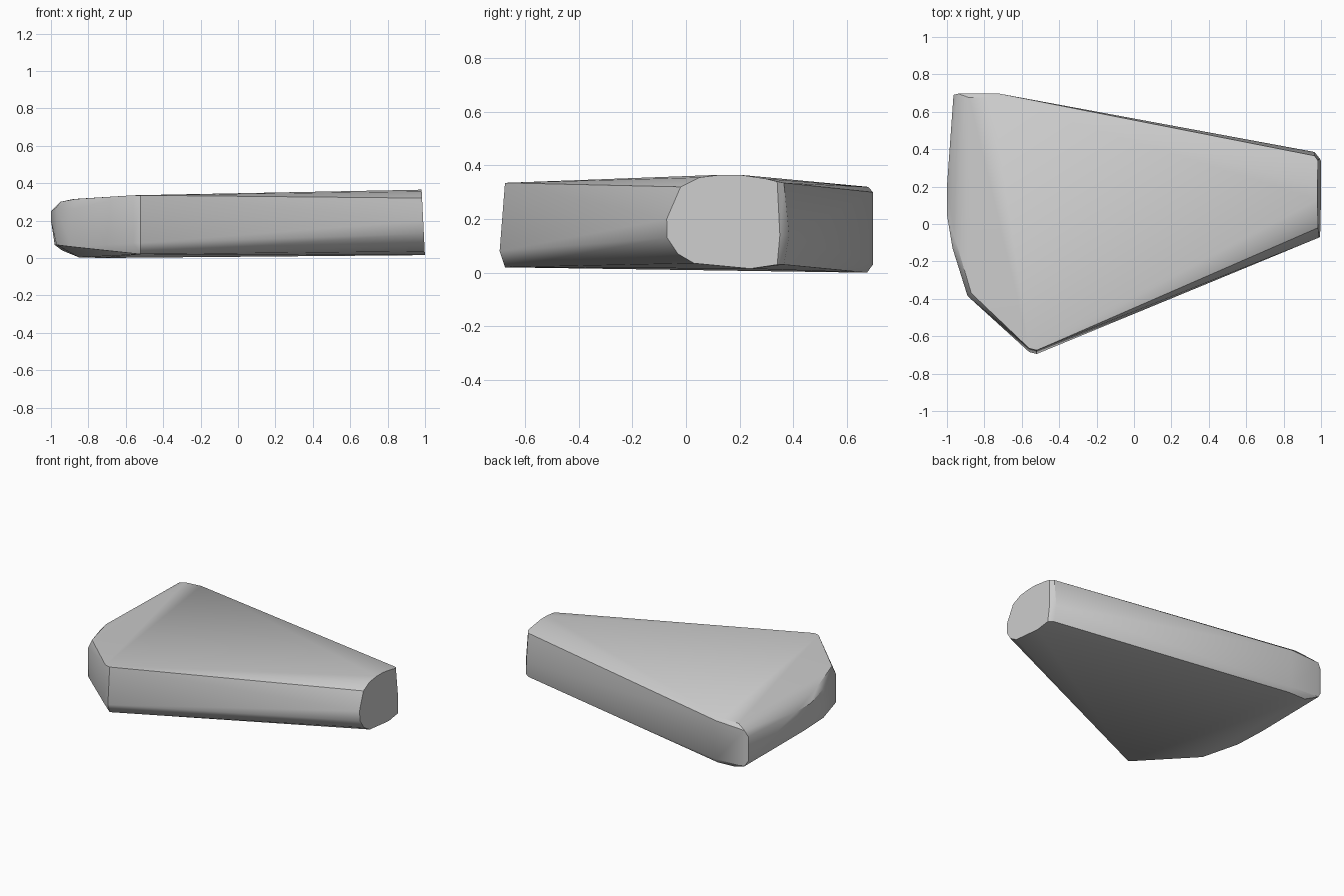
import bpy
import bmesh
import math

default_cube = bpy.data.objects.get("Cube")
if default_cube:
    bpy.data.objects.remove(default_cube, do_unlink=True)


def make_material(name, colour):
    material = bpy.data.materials.new(name)
    material.use_nodes = True
    material.diffuse_color = colour
    material.node_tree.nodes["Principled BSDF"].inputs["Base Color"].default_value = colour
    return material


def make_hull(name, points, material):
    """Wrap the section points in one closed convex skin."""
    bm = bmesh.new()
    for point in points:
        bm.verts.new(point)
    result = bmesh.ops.convex_hull(bm, input=bm.verts)
    loose = [g for g in result["geom_interior"] if isinstance(g, bmesh.types.BMVert)]
    bmesh.ops.delete(bm, geom=loose, context="VERTS")
    bmesh.ops.dissolve_limit(bm, angle_limit=math.radians(0.8),
                             verts=bm.verts, edges=bm.edges)
    bmesh.ops.recalc_face_normals(bm, faces=bm.faces)
    mesh = bpy.data.meshes.new(name)
    bm.to_mesh(mesh)
    bm.free()
    mesh.materials.append(material)
    obj = bpy.data.objects.new(name, mesh)
    bpy.context.collection.objects.link(obj)
    return obj


def column(x, y, *heights):
    return [(x, y, z) for z in heights]


# Narrow end: a rounded section that leans in slightly towards the top
end_section = [(-.07, .13), (-.072, .2), (-.02, .32), (.05, .355), (.13, .365),
               (.2, .365), (.3, .35), (.34, .34), (.35, .14), (.34, .03),
               (.24, .015), (.03, .035), (-.03, .07)]
points = [(1 - .05 * z, y, z) for y, z in end_section]
points += column(.965, .385, .14) + column(.965, .365, .335, .03)

# Front corner: a nearly upright blunt edge
points += column(-.52, -.695, .08) + column(-.52, -.675, .02, .335)
points += column(-.56, -.685, .08) + column(-.56, -.665, .335)

# Curved wide side, bulging at mid height
points += column(-.89, -.385, .06, .26) + column(-.87, -.37, .315)
points += column(-.97, -.13, .07, .27) + column(-.95, -.1, .3)
points += column(-1, .05, .2, .25) + column(-1, .2, .2, .25)
points += column(-.98, .1, .07)

# Back corner: small rounded top and bottom edges
points += column(-.965, .69, .08, .25) + column(-.94, .697, .04, .29)
points += column(-.72, .697, .03, .3) + column(-.76, .68, .32)
points += column(-.88, .675, .315) + column(-.85, .67, .003)
points += column(-.72, .675, 0)

stone = make_material("stone grey", (.6, .6, .6, 1))
slab = make_hull("stone_slab", points, stone)

# Soften the gentle bends and keep the rims crisp
bpy.ops.object.select_all(action="DESELECT")
slab.select_set(True)
bpy.context.view_layer.objects.active = slab
bpy.ops.object.shade_smooth_by_angle(angle=math.radians(32))
